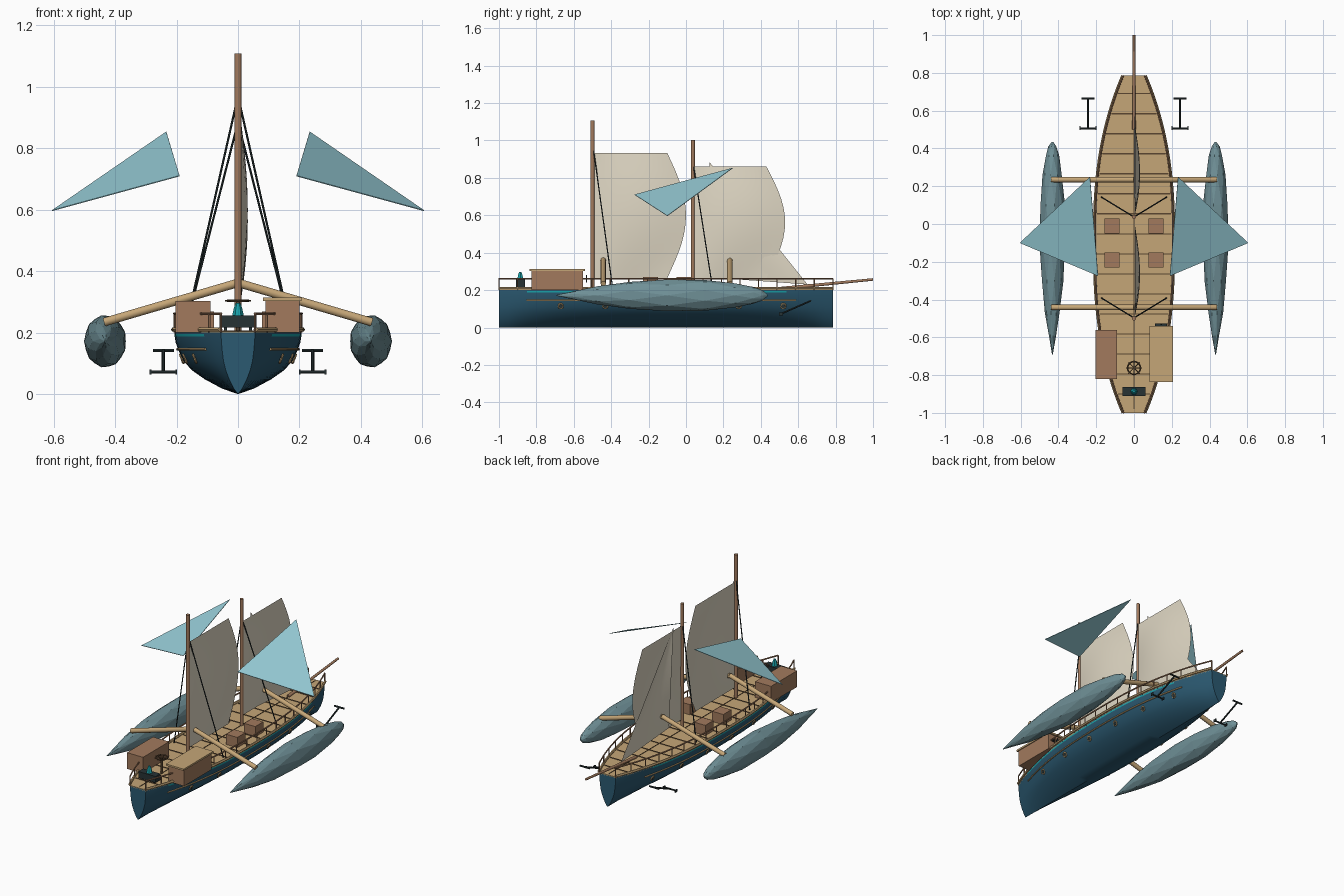
import bpy, bmesh, math
from mathutils import Vector

if "Cube" in bpy.data.objects:
    bpy.data.objects.remove(bpy.data.objects["Cube"])

COL = {
    "hull_navy": (0.024, 0.10, 0.165), "deck_tan": (0.56, 0.38, 0.185),
    "cabin_brown": (0.36, 0.195, 0.11), "dark_wood": (0.10, 0.06, 0.03),
    "sail_cream": (0.74, 0.68, 0.55), "float_slate": (0.16, 0.28, 0.31),
    "fin_blue": (0.31, 0.61, 0.68), "iron_black": (0.02, 0.032, 0.034),
    "glow_teal": (0.01, 0.36, 0.40),
}
MAT = {}
for n, c in COL.items():
    MAT[n] = bpy.data.materials.new(n)
    MAT[n].diffuse_color = (*c, 1)


def finish(name, bm, mats, smooth=None, recalc=True):
    if recalc:
        bmesh.ops.recalc_face_normals(bm, faces=bm.faces)
    me = bpy.data.meshes.new(name)
    bm.to_mesh(me)
    bm.free()
    for m in mats.split():
        me.materials.append(MAT[m])
    ob = bpy.data.objects.new(name, me)
    bpy.context.collection.objects.link(ob)
    if smooth:
        bpy.ops.object.select_all(action='DESELECT')
        ob.select_set(True)
        bpy.context.view_layer.objects.active = ob
        bpy.ops.object.shade_smooth_by_angle(angle=math.radians(smooth))
    return ob


def loft(bm, rings, closed=True, caps=True):
    rows = [[bm.verts.new(p) for p in r] for r in rings]
    n = len(rows[0])
    for a, b in zip(rows, rows[1:]):
        for i in range(n if closed else n - 1):
            j = (i + 1) % n
            bm.faces.new((a[i], a[j], b[j], b[i]))
    if caps:
        bm.faces.new(rows[0])
        bm.faces.new(rows[-1])


def sweep(bm, pts, r, n=8, r2=None):
    """Round tube along a path, optionally tapering to r2."""
    pts = [Vector(p) for p in pts]
    rings = []
    for i, p in enumerate(pts):
        d = (pts[min(i + 1, len(pts) - 1)] - pts[max(i - 1, 0)]).normalized()
        s = d.cross(Vector((0, 0, 1) if abs(d.z) < 0.9 else (0, 1, 0))).normalized()
        t = s.cross(d)
        q = r if r2 is None else r + (r2 - r) * i / (len(pts) - 1)
        rings.append([p + q * (s * math.cos(2 * math.pi * k / n) + t * math.sin(2 * math.pi * k / n))
                      for k in range(n)])
    loft(bm, rings)


def tubes(name, mat, paths, r, n=8, r2=None):
    bm = bmesh.new()
    for p in paths:
        sweep(bm, p, r, n, r2)
    return finish(name, bm, mat, 50)


def add_box(bm, lo, hi):
    x0, y0, z0 = lo
    x1, y1, z1 = hi
    loft(bm, [[(x0, y0, z), (x1, y0, z), (x1, y1, z), (x0, y1, z)] for z in (z0, z1)])


def boxes(name, mat, items):
    bm = bmesh.new()
    for lo, hi in items:
        add_box(bm, lo, hi)
    return finish(name, bm, mat)


def width(y):
    """Half width of the deck edge."""
    t = (y + 0.1) / (0.89 if y > -0.1 else 0.9)
    return 0.055 + 0.152 * (1 - abs(t) ** 2.5)


N = 36
YS = [-1 + 1.785 * i / N for i in range(N + 1)]
PROFILE = [(1, .2), (1, .196), (.995, .187), (.98, .168), (.93, .14), (.86, .108),
           (.72, .077), (.52, .048), (.25, .018), (0, 0)]

# Hull with a teal stripe under the deck edge
bm = bmesh.new()
half = PROFILE + [(-f, z) for f, z in PROFILE[-2::-1]]
loft(bm, [[(f * width(y), y, z) for f, z in half] for y in YS], closed=False)
for f in bm.faces:
    c = f.calc_center_median()
    if 0.186 < c.z < 0.196 and -0.85 < c.y < 0.55:
        f.material_index = 1
finish("hull", bm, "hull_navy glow_teal", 40)

# Deck and plank seams
bm = bmesh.new()
loft(bm, [[(s * width(y), y, z) for s, z in ((-1, .195), (1, .195), (1, .204), (-1, .204))] for y in YS])
finish("deck", bm, "deck_tan")
seams = []
for i in range(16):
    y = -0.9 + i * 0.106
    w = width(y) - 0.008
    seams.append(((-w, y - .003, .203), (w, y + .003, .207)))
seams.append(((-.002, -.98, .203), (.002, .77, .2065)))
boxes("deck_seams", "dark_wood", seams)

# Gunwales, wales, rails
SIDES = (-1, 1)
tubes("gunwale", "deck_tan", [[(s * (width(y) + .003), y, .21) for y in YS] for s in SIDES], .008, 6)
tubes("side_wale", "deck_tan",
      [[(s * (width(y) * .947 + .001), y, .146) for y in YS[3:-4]] for s in SIDES], .0045, 6)
tubes("hand_rail", "cabin_brown", [[(s * width(y), y, .262) for y in YS] for s in SIDES], .0045, 6)
tubes("rail_posts", "cabin_brown",
      [[(s * width(y), y, .2), (s * width(y), y, .262)] for s in SIDES for y in YS[::2]], .0035, 6)

# Portholes
rims, panes = bmesh.new(), bmesh.new()
for s in SIDES:
    for i in range(6):
        y = -0.67 + i * 0.238
        x = s * (width(y) * .877 + .002)
        ring = [(x + s * .013 * math.sin(a) * .4, y + .013 * math.cos(a), .115 + .013 * math.sin(a))
                for a in [k * math.pi / 6 for k in range(13)]]
        sweep(rims, ring, .004, 6)
        sweep(panes, [(x - s * .008, y, .115), (x + s * .001, y, .115)], .012, 12)
finish("porthole_rims", rims, "deck_tan", 50)
finish("porthole_panes", panes, "iron_black")

# Masts, bowsprit and shrouds
tubes("aft_mast", "cabin_brown", [(( 0, -.5, .2), (0, -.5, 1.108))], .0115, 12)
tubes("fore_mast", "cabin_brown", [((0, .037, .2), (0, .037, 1.003))], .0105, 12)
tubes("bowsprit", "cabin_brown", [((0, .5, .208), (0, 1.0, .257))], .0095, 10, .007)
tubes("shrouds", "iron_black",
      [((0, y, z), (s * .172, y + .105, .21)) for s in SIDES for y, z in ((-.497, .97), (.037, .885))], .0035, 6)

# Square sails with a curved leech
def sail(name, y0, y1, z0, z1):
    bm = bmesh.new()
    rows = []
    for j in range(15):
        v = j / 14
        edge = y1 + .1 * math.sin(math.pi * v)
        rows.append([(.004 + .028 * math.sin(math.pi * (i / 10) ** .9) * math.sin(math.pi * v),
                      y0 + (edge - y0) * i / 10, z0 + (z1 - z0) * v) for i in range(11)])
    loft(bm, rows, False, False)
    finish(name, bm, "sail_cream", 60)

sail("aft_sail", -.492, -.1, .265, .933)
sail("fore_sail", .045, .43, .265, .86)

# Triangular jib
bm = bmesh.new()
top, tack, clew = Vector((0, .125, .885)), Vector((0, .65, .23)), Vector((0, .17, .265))
rows = []
for j in range(11):
    v = j / 10 * .995
    a, b = clew.lerp(top, v), tack.lerp(top, v)
    rows.append([a.lerp(b, i / 10) + Vector((.02 * math.sin(math.pi * i / 10) * math.sin(math.pi * v), 0, 0))
                 for i in range(11)])
loft(bm, rows, False, False)
finish("jib_sail", bm, "sail_cream", 60)

# Side fins, floats, cross beams
for s, side in ((-1, "left"), (1, "right")):
    bm = bmesh.new()
    tri = [Vector(p) for p in ((s * .233, .25, .853), (s * .19, -.275, .71), (s * .605, -.1, .597))]
    nrm = (tri[1] - tri[0]).cross(tri[2] - tri[0]).normalized() * .0015
    loft(bm, [[p - nrm for p in tri], [p + nrm for p in tri]])
    finish(side + "_fin", bm, "fin_blue")

    bm = bmesh.new()
    prof = ((-.692, .03), (-.6, .26), (-.47, .58), (-.3, .85), (-.1, 1), (.1, .97),
            (.26, .76), (.36, .53), (.41, .32), (.435, .06))
    loft(bm, [[(s * (.432 + .069 * q * math.cos(a)), y, .172 + .086 * q * math.sin(a))
               for a in [(k + .5 * (i % 2)) * math.pi / 4.5 for k in range(9)]]
              for i, (y, q) in enumerate(prof)])
    bmesh.ops.triangulate(bm, faces=bm.faces)
    finish(side + "_float", bm, "float_slate")

tubes("cross_beams", "deck_tan",
      [((0, y, .362), (s * .436, y, .234)) for s in SIDES for y in (-.442, .235)], .0145, 10)

# Cabins, roof and hatches
boxes("left_cabin", "cabin_brown", [((-.203, -.82, .2), (-.09, -.56, .303))])
boxes("right_cabin", "cabin_brown", [((.09, -.825, .2), (.2, -.55, .304))])
boxes("right_cabin_roof", "deck_tan", [((.082, -.837, .303), (.206, -.54, .314))])
boxes("hatches", "cabin_brown",
      [((s * .117 - .039, y - .04, .2), (s * .117 + .039, y + .04, .269)) for s in SIDES for y in (-.01, -.19)])
boxes("cabin_lamp_bar", "iron_black", [((.112, -.55, .258), (.176, -.528, .265)), ((.14, -.535, .24), (.148, -.529, .28))])

# Steering wheel on a post
bm = bmesh.new()
C = (0, -.762, .304)
pol = lambda r, a: (C[0] + r * math.cos(a), C[1] + r * math.sin(a), C[2])
sweep(bm, [pol(.034, k * math.pi / 10) for k in range(21)], .004, 6)
for k in range(8):
    sweep(bm, [C, pol(.042, k * math.pi / 4)], .0025, 5)
sweep(bm, [(0, -.762, .2), (0, -.762, .308)], .007, 8)
finish("steering_wheel", bm, "dark_wood", 50)

# Stern console with a glowing crystal
boxes("stern_console", "iron_black", [((-.06, -.91, .216), (.06, -.862, .256)),
                                      ((-.045, -.9, .2), (-.035, -.872, .22)), ((.035, -.9, .2), (.045, -.872, .22))])
tubes("crystal", "glow_teal", [((0, -.886, .25), (0, -.886, .28), (0, -.886, .297))], .02, 6, .007)

# Anchors hanging beside the bow
bm = bmesh.new()
for s in SIDES:
    x = s * .243
    sweep(bm, [(x, .505, .072), (x, .665, .142)], .0055, 6)
    sweep(bm, [(x - .043, .505, .072), (x + .043, .505, .072)], .005, 6)
    sweep(bm, [(x - .034, .665, .142), (x + .034, .665, .142)], .0055, 6)
    for e in SIDES:
        add_box(bm, (x + e * .042 - .003, .498, .064), (x + e * .042 + .003, .518, .08))
finish("anchors", bm, "iron_black")

for m in bpy.data.materials:
    if m.users and not m.is_grease_pencil:
        m.use_nodes = True
        m.node_tree.nodes["Principled BSDF"].inputs["Base Color"].default_value = m.diffuse_color
